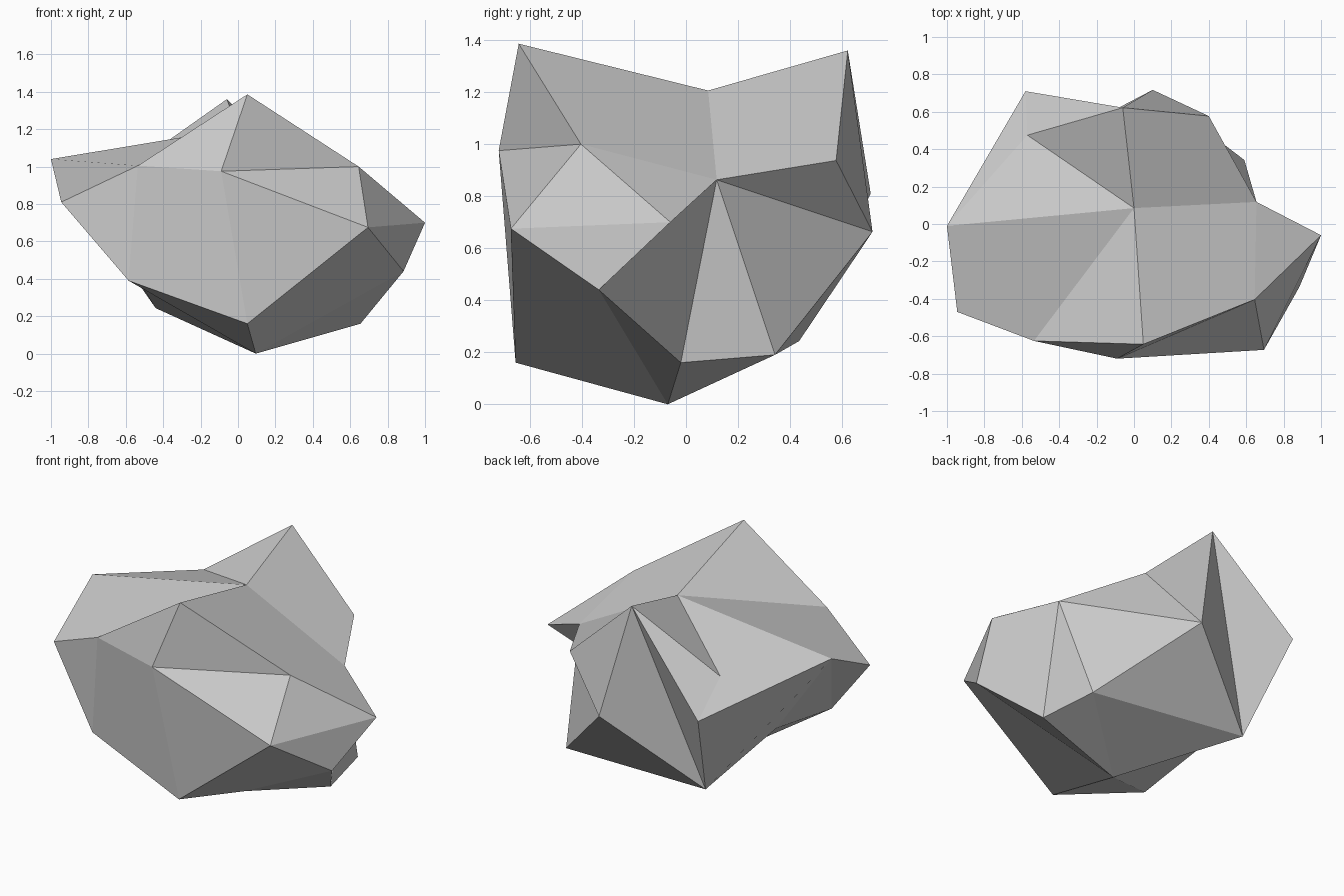
import bpy
import bmesh

default_cube = bpy.data.objects.get("Cube")
if default_cube:
    bpy.data.objects.remove(default_cube, do_unlink=True)


def flat_material(name, colour):
    material = bpy.data.materials.new(name)
    material.use_nodes = True
    material.diffuse_color = colour
    shader = next(n for n in material.node_tree.nodes if n.type == 'BSDF_PRINCIPLED')
    shader.inputs["Base Color"].default_value = colour
    shader.inputs["Roughness"].default_value = 0.9
    return material


# Corners of the faceted boulder
corners = {
    # crest points
    "front_peak": (0.05, -0.643, 1.386),
    "back_peak": (-0.06, 0.622, 1.36),
    "saddle": (0, 0.085, 1.206),
    "hollow": (-0.57, 0.475, 1),
    # front face
    "brow": (-0.09, -0.72, 0.975),
    "front_shoulder": (-0.535, -0.625, 1.005),
    "front_cheek": (0.695, -0.673, 0.675),
    "front_foot": (0.05, -0.655, 0.16),
    "front_chin": (-0.585, -0.603, 0.39),
    # left side
    "left_shoulder": (0.645, -0.404, 1),
    "left_tip": (1, -0.06, 0.7),
    "left_jaw": (0.885, -0.335, 0.44),
    "left_notch": (0.655, 0.118, 0.863),
    "left_foot": (0.655, -0.02, 0.16),
    # right side
    "right_tip": (-1, -0.01, 1.04),
    "right_cheek": (-0.945, -0.47, 0.81),
    "right_belly": (-0.59, -0.05, 0.48),
    # back and base
    "back_shoulder": (0.4, 0.577, 0.937),
    "back_bulge": (0.1, 0.717, 0.663),
    "back_corner": (-0.58, 0.71, 0.81),
    "back_foot": (0.59, 0.342, 0.19),
    "back_heel": (-0.44, 0.435, 0.243),
    "base": (0.095, -0.07, 0),
}

# Triangular facets: each hub is joined to the chain of corners around it
fans = {
    "brow": "front_shoulder front_peak left_shoulder front_cheek front_foot",
    "left_tip": "left_notch left_shoulder front_cheek left_jaw",
    "left_notch": "left_foot back_foot back_bulge back_shoulder",
    "right_tip": "saddle hollow back_corner",
    "right_belly": "back_heel base front_chin right_tip",
    "back_peak": "back_shoulder back_bulge back_heel back_corner hollow saddle",
    "base": "left_jaw left_foot back_foot back_heel",
    "front_foot": "base front_chin",
    "right_cheek": "front_shoulder front_chin right_tip",
    "saddle": "front_peak front_shoulder",
    "back_foot": "back_bulge back_heel",
}

# Four-sided facets, each folded from its first corner to its third
panels = [
    "front_cheek left_jaw base front_foot",
    "left_jaw left_foot left_notch left_tip",
    "back_shoulder left_notch saddle back_peak",
    "right_tip right_cheek front_shoulder saddle",
    "right_tip right_belly back_heel back_corner",
    "brow front_shoulder front_chin front_foot",
    "front_peak left_shoulder left_notch saddle",
]

bm = bmesh.new()
points = {name: bm.verts.new(place) for name, place in corners.items()}
for hub, ring in fans.items():
    chain = ring.split()
    for first, second in zip(chain, chain[1:]):
        bm.faces.new([points[hub], points[first], points[second]])
for panel in panels:
    bm.faces.new([points[name] for name in panel.split()])
bmesh.ops.recalc_face_normals(bm, faces=bm.faces)

mesh = bpy.data.meshes.new("boulder")
bm.to_mesh(mesh)
bm.free()
mesh.materials.append(flat_material("stone grey", (0.6, 0.6, 0.6, 1)))
boulder = bpy.data.objects.new("boulder", mesh)
bpy.context.scene.collection.objects.link(boulder)
